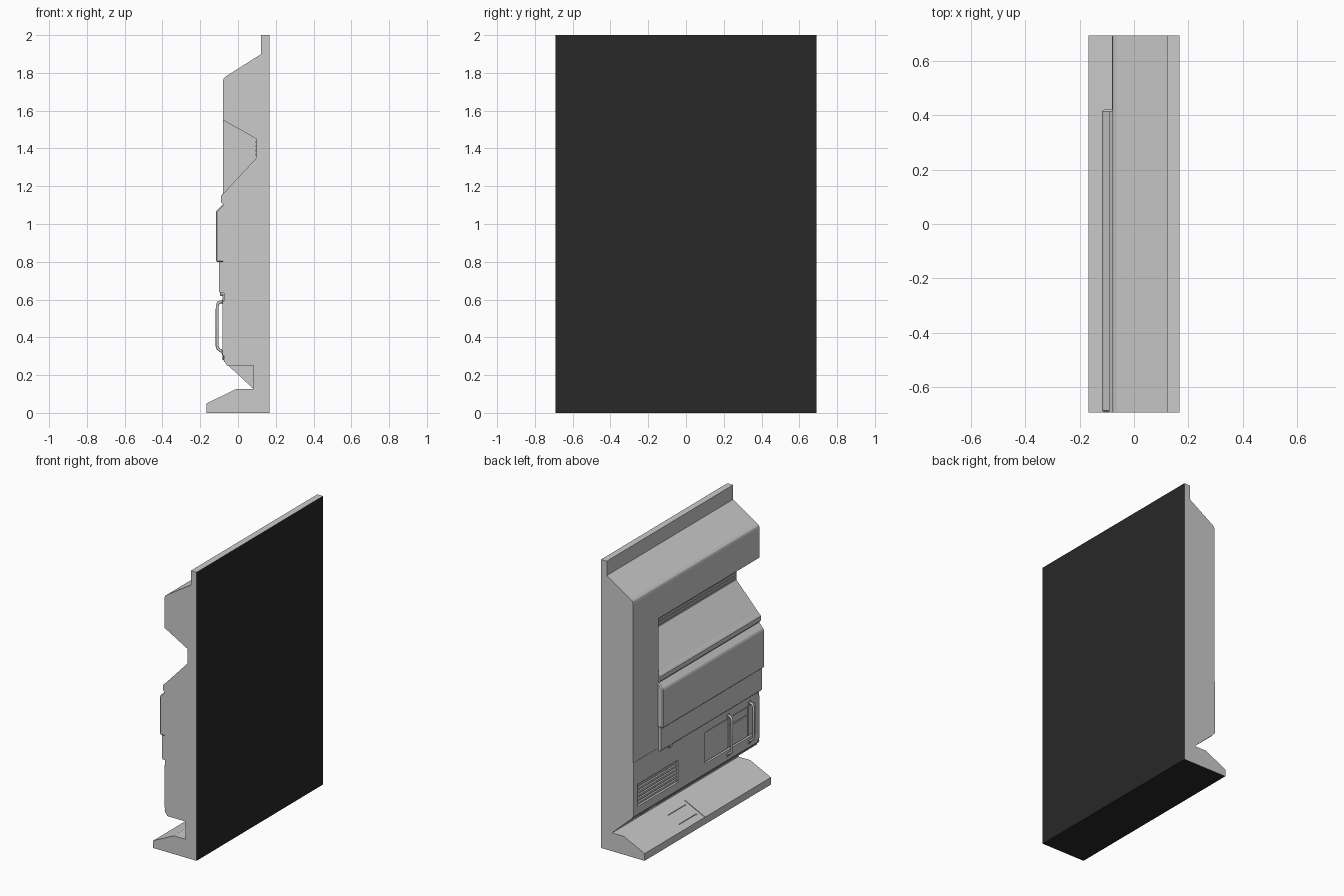
import bpy, bmesh, math
from mathutils import Vector

if "Cube" in bpy.data.objects:
    bpy.data.objects.remove(bpy.data.objects["Cube"])

H = 0.692          # half length of the wall module
SPLIT = 0.415      # where the open bay meets the flat column
B = 0.167          # back plane


def solid(name, pts, a, b, axis='y', bevel=0.0):
    """Extrude a 2D profile: (x,z) along y, or (y,z) along x."""
    bm = bmesh.new()
    put = (lambda p, t: (p[0], t, p[1])) if axis == 'y' else (lambda p, t: (t, p[0], p[1]))
    f = bm.faces.new([bm.verts.new(put(p, a)) for p in pts])
    ext = bmesh.ops.extrude_face_region(bm, geom=[f])
    move = Vector((0, b - a, 0)) if axis == 'y' else Vector((b - a, 0, 0))
    bmesh.ops.translate(bm, verts=[v for v in ext['geom'] if isinstance(v, bmesh.types.BMVert)], vec=move)
    bmesh.ops.recalc_face_normals(bm, faces=bm.faces[:])
    if bevel:
        bmesh.ops.bevel(bm, geom=bm.edges[:], offset=bevel, segments=1, affect='EDGES', profile=0.5)
    me = bpy.data.meshes.new(name)
    bm.to_mesh(me)
    bm.free()
    ob = bpy.data.objects.new(name, me)
    bpy.context.collection.objects.link(ob)
    return ob


def box(name, x0, x1, y0, y1, z0, z1, bevel=0.0):
    return solid(name, [(x0, z0), (x1, z0), (x1, z1), (x0, z1)], y0, y1, bevel=bevel)


def cut(target, cutter):
    cutter.hide_render = True
    m = target.modifiers.new("cut", 'BOOLEAN')
    m.object = cutter
    m.solver = 'EXACT'
    bpy.context.view_layer.objects.active = target
    bpy.ops.object.modifier_apply(modifier=m.name)
    bpy.data.objects.remove(cutter)


grey = bpy.data.materials.new("grey")
grey.diffuse_color = (.8, .8, .8, 1)
grey.use_nodes = True
grey.node_tree.nodes["Principled BSDF"].inputs["Base Color"].default_value = grey.diffuse_color
black = bpy.data.materials.new("black_backing")
black.diffuse_color = (.021, .021, .021, 1)
black.use_nodes = True
black.node_tree.nodes["Principled BSDF"].inputs["Base Color"].default_value = black.diffuse_color


def blacken_hidden_sides(ob):
    """Black on the back plane and the underside, grey elsewhere."""
    ob.data.materials.clear()
    ob.data.materials.append(grey)
    ob.data.materials.append(black)
    for p in ob.data.polygons:
        back = p.normal.x > .99 and p.center.x > B - .001
        under = p.normal.z < -.99 and p.center.z < .001
        p.material_index = 1 if back or under else 0


# wall: shared hood on top, shared back, recessed seat for the lower panel
hood = [(B, .127), (B, 2), (.123, 2), (.123, 1.9), (-.062, 1.783), (-.075, 1.772), (-.079, 1.758)]
bay = hood + [(-.079, 1.55), (.098, 1.45), (.098, 1.35), (-.079, 1.16), (-.079, .635),
              (-.06, .635), (-.06, .25), (.082, .25), (.082, .127)]
column = hood + [(-.079, .64), (-.06, .635), (-.06, .258), (.082, .127)]
blacken_hidden_sides(solid("bay_wall", bay, -H, SPLIT))
blacken_hidden_sides(solid("side_column", column, SPLIT, H))

# light slats at the back of the recess
for i in range(4):
    z = 1.363 + i * .022
    box("recess_slat", .092, .1, -H + .01, SPLIT, z, z + .009)

# ledge under the recess, drawer front and the plate below it
solid("ledge_lip", [(-.07, 1.17), (-.083, 1.158), (-.091, 1.148), (-.091, 1.118), (-.083, 1.108), (-.07, 1.108)],
      -H, SPLIT)
solid("drawer_front", [(-.07, 1.105), (-.08, 1.105), (-.117, 1.068), (-.117, .798), (-.07, .798)],
      -H, SPLIT + .005, bevel=.007)
solid("lower_plate", [(-.07, .8), (-.1, .8), (-.1, .642), (-.092, .634), (-.07, .634)], -H, SPLIT)

# lower service panel with cut corners, vent opening and door opening
panel = solid("service_panel", [(H, .28), (-.66, .28), (-H, .305), (-H, .59), (-.655, .63), (.37, .63),
                                (.43, .655), (H, .655)], -.054, -.081, axis='x')
solid("panel_underside", [(-.08, .282), (-.055, .25), (-.05, .25), (-.05, .282)], -H, H)
box("panel_corner_filler", -.075, -.05, -H, -.645, .27, .637)
cut(panel, box("vent_cutter", -.1, -.062, .206, .645, .335, .49))
cut(panel, box("door_cutter", -.1, -.066, -.64, -.09, .35, .567))
for i in range(6):
    z = .342 + i * .025
    box("vent_slat", -.06, -.074, .206, .645, z, z + .014)
box("door_left", -.06, -.074, -.355, -.097, .357, .56)
box("door_middle", -.06, -.074, -.57, -.363, .357, .5)
box("door_top", -.06, -.074, -.57, -.363, .508, .56)
box("door_right", -.06, -.074, -.633, -.578, .357, .56)
box("panel_clip", -.07, -.094, .28, .32, .618, .642, bevel=.003)

# grab handles
for y in (-.345, -.58):
    cu = bpy.data.curves.new("grab_handle", 'CURVE')
    cu.dimensions = '3D'
    cu.bevel_depth = .008
    cu.bevel_resolution = 2
    pts = [(-.07, .588), (-.092, .588), (-.104, .582), (-.11, .57), (-.11, .352), (-.106, .341), (-.07, .312)]
    sp = cu.splines.new('POLY')
    sp.points.add(len(pts) - 1)
    for p, (x, z) in zip(sp.points, pts):
        p.co = (x, y, z, 1)
    bpy.context.collection.objects.link(bpy.data.objects.new("grab_handle", cu))
    for z in (.588, .318):
        box("handle_foot", -.07, -.086, y - .014, y + .014, z - .013, z + .013, bevel=.003)

# floor base with a sloped tread
base = solid("floor_base", [(B, 0), (B, .127), (-.008, .127), (-B, .05), (-B, 0)], -H, H)


def tread_groove(xa, xb, y0, y1, depth=.005):
    """Shallow groove following the tread slope."""
    s = lambda x: .05 + (x + B) * .077 / .159
    cut(base, solid("groove_cutter", [(xa, s(xa) - depth), (xb, s(xb) - depth), (xb, s(xb) + .02),
                                      (xa, s(xa) + .02)], y0, y1))


tread_groove(-.18, -.012, .028, .034)
tread_groove(-.044, -.036, .06, .25)
tread_groove(-.128, -.12, .06, .25)
blacken_hidden_sides(base)
